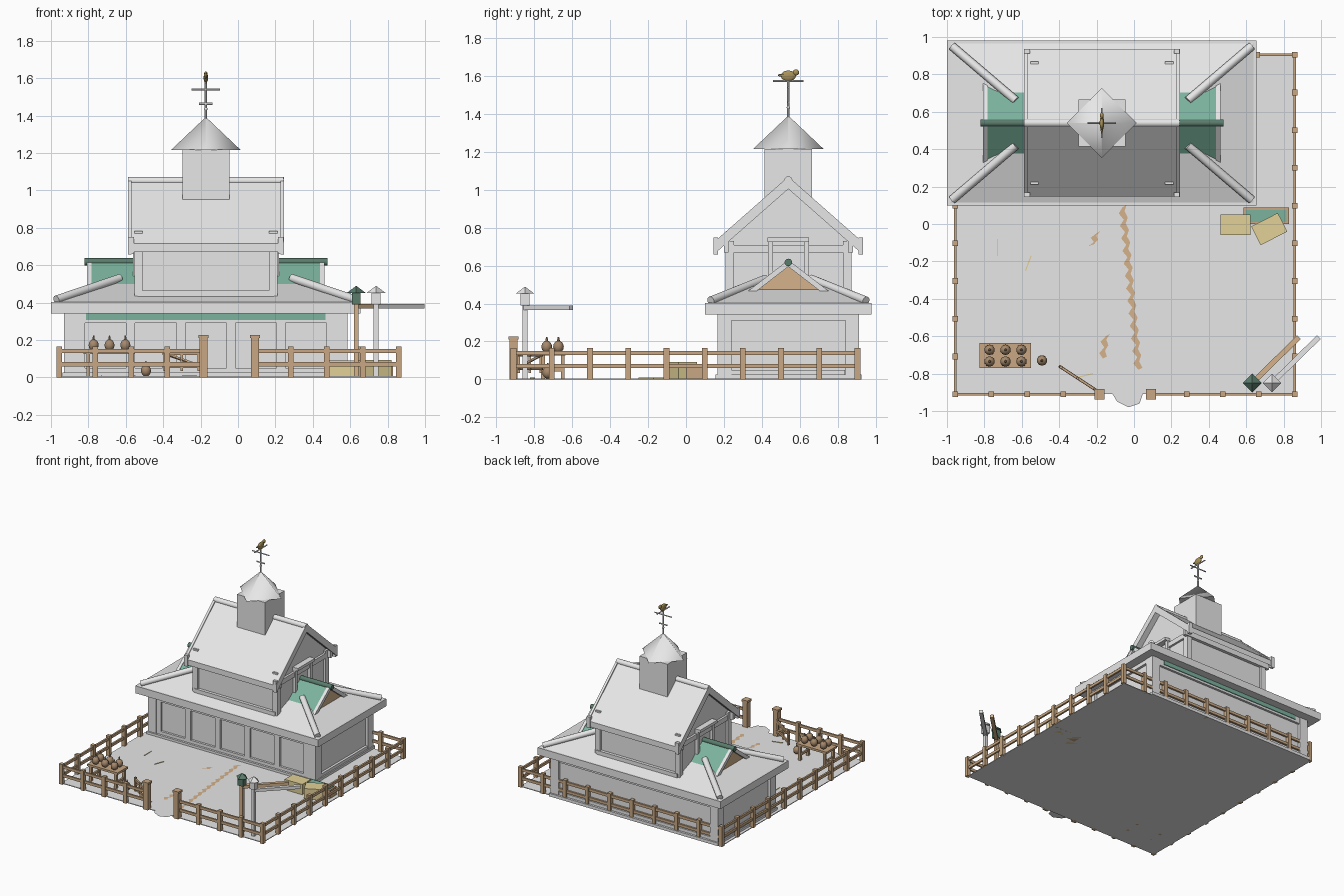
import bpy, bmesh, math
from mathutils import Vector, Matrix

cube = bpy.data.objects.get("Cube")
if cube:
    bpy.data.objects.remove(cube, do_unlink=True)


def material(name, *rgb):
    m = bpy.data.materials.new(name)
    m.use_nodes = True
    m.diffuse_color = (*rgb, 1)
    m.node_tree.nodes["Principled BSDF"].inputs["Base Color"].default_value = (*rgb, 1)
    return m


GREY = material("pale_grey", 0.8, 0.8, 0.8)
GREEN = material("sea_green", 0.2, 0.45, 0.34)
DARK = material("dark_green", 0.1, 0.2, 0.15)
WOOD = material("fence_wood", 0.58, 0.39, 0.23)
TAN = material("tan", 0.66, 0.45, 0.26)
HAY = material("straw", 0.76, 0.64, 0.31)
GOLD = material("old_gold", 0.4, 0.29, 0.1)
BROWN = material("gourd_brown", 0.38, 0.25, 0.15)


def finish(name, bm, mat, smooth=False, sharp=40):
    bmesh.ops.recalc_face_normals(bm, faces=bm.faces)
    me = bpy.data.meshes.new(name)
    bm.to_mesh(me)
    bm.free()
    me.materials.append(mat)
    if smooth:
        me.shade_smooth()
        me.set_sharp_from_angle(angle=math.radians(sharp))
    ob = bpy.data.objects.new(name, me)
    bpy.context.scene.collection.objects.link(ob)
    return ob


def box(name, mat, x, y, z, turn=0):
    """Box from three (low, high) ranges, turned about its own upright axis."""
    bm = bmesh.new()
    bmesh.ops.create_cube(bm, size=1)
    size = [b - a for a, b in (x, y, z)]
    mid = [(a + b) / 2 for a, b in (x, y, z)]
    bmesh.ops.scale(bm, vec=size, verts=bm.verts)
    bm.transform(Matrix.Translation(mid) @ Matrix.Rotation(math.radians(turn), 4, "Z"))
    return finish(name, bm, mat)


def post(name, mat, x, y, z0, z1, w):
    return box(name, mat, (x - w / 2, x + w / 2), (y - w / 2, y + w / 2), (z0, z1))


def rod(name, mat, a, b, r, sides=12, r2=None, sharp=40):
    """Round or square bar between two points."""
    a, b = Vector(a), Vector(b)
    bm = bmesh.new()
    bmesh.ops.create_cone(bm, cap_ends=True, segments=sides, radius1=r,
                          radius2=r if r2 is None else r2, depth=(b - a).length)
    turn = (b - a).to_track_quat("Z", "Y").to_matrix().to_4x4()
    bm.transform(Matrix.Translation((a + b) / 2) @ turn)
    return finish(name, bm, mat, sides > 4 or sharp > 90, sharp)


def beam(name, mat, a, b, w, h):
    """Level rectangular bar between two points."""
    a, b = Vector(a), Vector(b)
    m, d = (a + b) / 2, b - a
    return box(name, mat, (m.x - d.length / 2, m.x + d.length / 2), (m.y - w / 2, m.y + w / 2),
               (m.z - h / 2, m.z + h / 2), math.degrees(math.atan2(d.y, d.x)))


def prism(name, mat, x0, x1, profile):
    """Profile in y, z pushed along x."""
    bm = bmesh.new()
    face = bm.faces.new([bm.verts.new((x0, y, z)) for y, z in profile])
    new = bmesh.ops.extrude_face_region(bm, geom=[face])["geom"]
    bmesh.ops.translate(bm, vec=(x1 - x0, 0, 0), verts=[v for v in new if isinstance(v, bmesh.types.BMVert)])
    return finish(name, bm, mat)


def chevron(half, top, slope, thick):
    drop = half * slope
    return [(CY - half, top - drop), (CY, top), (CY + half, top - drop),
            (CY + half, top - drop - thick), (CY, top - thick), (CY - half, top - drop - thick)]


def ball(name, mat, at, scale, seg=12):
    bm = bmesh.new()
    bmesh.ops.create_uvsphere(bm, u_segments=seg, v_segments=8, radius=1)
    bmesh.ops.scale(bm, vec=scale, verts=bm.verts)
    bmesh.ops.translate(bm, vec=at, verts=bm.verts)
    return finish(name, bm, mat, True)


def flat(name, mat, points, z):
    bm = bmesh.new()
    bm.faces.new([bm.verts.new((x, y, z)) for x, y in points])
    return finish(name, bm, mat)


CX, CY = -0.172, 0.54
SIDES = (-1, 1)

# Yard and path
box("yard", GREY, (-0.96, 0.86), (-0.91, 0.91), (0, 0.006))
prism_path = [(-0.12, -0.9), (-0.09, -0.95), (-0.03, -0.98), (0.03, -0.96), (0.05, -0.9),
              (0.02, -0.6), (-0.05, 0.15), (-0.2, 0.15), (-0.19, -0.6)]
flat("path", GREY, prism_path, 0.008)


def streak(name, start, end, steps):
    left, right = [], []
    for i in range(steps + 1):
        p = Vector(start).lerp(Vector(end), i / steps)
        wave = 0.012 * (-1) ** i
        left.append((p.x - 0.013 + wave, p.y))
        right.append((p.x + 0.013 + wave * 0.6, p.y + 0.012))
    flat(name, TAN, left + right[::-1], 0.01)


streak("path_edge", (-0.06, 0.09), (0.025, -0.78), 26)
streak("path_patch_back", (-0.2, -0.05), (-0.22, -0.12), 3)
streak("path_patch_front", (-0.15, -0.6), (-0.165, -0.72), 4)
for a, b in (((-0.73, -0.08), (-0.73, -0.17)), ((-0.55, -0.17), (-0.58, -0.25)), ((-0.3, -0.82), (-0.22, -0.8))):
    beam("straw_wisp", HAY, (*a, 0.008), (*b, 0.008), 0.006, 0.004)

# Fence
X0, X1, Y0, Y1 = -0.955, 0.86, -0.91, 0.905
for a, b, n in (((X0, Y0), (-0.185, Y0), 4), ((0.09, Y0), (X1, Y0), 4), ((X1, Y0), (X1, Y1), 9),
                ((X0, Y0), (X0, Y1), 9), ((X0, Y1), (X1, Y1), 9)):
    for z in (0.07, 0.14):
        beam("fence_rail", WOOD, (*a, z), (*b, z), 0.014, 0.022)
    for i in range(n + 1):
        p = Vector(a).lerp(Vector(b), i / n)
        post("fence_post", WOOD, p.x, p.y, 0, 0.165, 0.03)
for x in (-0.185, 0.09):
    post("gate_post", WOOD, x, Y0, 0, 0.215, 0.042)
    post("gate_post_cap", WOOD, x, Y0, 0.21, 0.227, 0.054)
for z in (0.06, 0.13):
    beam("gate_rail", WOOD, (-0.2, -0.89, z), (-0.4, -0.76, z), 0.013, 0.02)
for t in (0.05, 0.5, 0.95):
    post("gate_upright", WOOD, -0.2 - 0.2 * t, -0.89 + 0.13 * t, 0.035, 0.15, 0.014)
rod("gate_brace", WOOD, (-0.2, -0.89, 0.06), (-0.4, -0.76, 0.13), 0.008, 4)

# Ground floor
WX, WY = 0.735, 0.35
box("ground_floor_wall", GREY, (CX - WX, CX + WX), (CY - WY, CY + WY), (0, 0.36))
box("plinth", GREY, (CX - 0.765, CX + 0.765), (CY - 0.385, CY + 0.385), (0, 0.025))
for sx in SIDES:
    for sy in SIDES:
        post("corner_post", GREY, CX + sx * 0.722, CY + sy * 0.337, 0, 0.35, 0.072)
    xs = sorted((CX + sx * WX, CX + sx * 0.755))
    box("side_sill", GREY, xs, (CY - 0.3, CY + 0.3), (0.02, 0.05))
    box("side_head", GREY, xs, (CY - 0.35, CY + 0.35), (0.31, 0.35))
    ys = sorted((CY + sx * WY, CY + sx * 0.368))
    box("long_head", GREY, (CX - 0.69, CX + 0.69), ys, (0.29, 0.35))
    box("long_sill", GREY, (CX - 0.69, CX + 0.69), ys, (0.02, 0.05))
    ys = sorted((CY + sx * 0.36, CY + sx * 0.374))
    box("green_frieze", GREEN, (CX - 0.64, CX + 0.64), ys, (0.308, 0.343))
for i in range(6):
    x = CX + (i - 2.5) * 0.268
    box("front_stud", GREY, (x - 0.024, x + 0.024), (CY - 0.368, CY - WY), (0.02, 0.3))

# Lower hipped roof
EX, EY = 0.827, 0.44
box("eave_beam", GREY, (CX - EX, CX + EX), (CY - EY, CY + EY), (0.342, 0.402))
bm = bmesh.new()
low = [bm.verts.new((CX + x * 0.815, CY + y * 0.43, 0.4)) for x, y in ((-1, -1), (1, -1), (1, 1), (-1, 1))]
r0, r1 = [bm.verts.new((CX + s * 0.385, CY, 0.56)) for s in SIDES]
for f in ((low[0], low[1], r1, r0), (low[1], low[2], r1), (low[2], low[3], r0, r1), (low[3], low[0], r0), low):
    bm.faces.new(f)
finish("lower_roof", bm, GREY)
for sx in SIDES:
    for sy in SIDES:
        rod("hip_pole", GREY, (CX + sx * 0.8, CY + sy * 0.41, 0.415), (CX + sx * 0.46, CY + sy * 0.12, 0.53), 0.023)

# Small side gables
for s in SIDES:
    def span(a, b):
        return sorted((CX + s * a, CX + s * b))
    prism("side_gable_roof", GREEN, *span(0.3, 0.61), chevron(0.21, 0.625, 0.77, 0.025))
    prism("side_gable_trim", GREY, *span(0.61, 0.635), chevron(0.235, 0.63, 0.77, 0.035))
    prism("side_gable_face", TAN, *span(0.56, 0.615), [(CY - 0.2, 0.45), (CY + 0.2, 0.45), (CY, 0.605)])
    rod("side_gable_ridge", DARK, (CX + s * 0.35, CY, 0.617), (CX + s * 0.65, CY, 0.617), 0.02)

# Upper floor
UX, UY = 0.365, 0.315
prism("upper_wall", GREY, CX - UX, CX + UX, [(CY - UY, 0.42), (CY + UY, 0.42), (CY + UY, 0.74), (CY, 1.02), (CY - UY, 0.74)])
for s in SIDES:
    for t in SIDES:
        post("upper_corner_post", GREY, CX + s * 0.36, CY + t * 0.31, 0.42, 0.73, 0.045)
        box("eave_bracket", GREY, (CX + s * 0.4 - 0.015, CX + s * 0.4 + 0.015),
            (CY + t * 0.383 - 0.012, CY + t * 0.383 + 0.012), (0.66, 0.75))
        box("window_jamb", GREY, sorted((CX + s * UX, CX + s * 0.39)),
            (CY + t * 0.095 - 0.013, CY + t * 0.095 + 0.013), (0.5, 0.73))
    ys = sorted((CY + s * UY, CY + s * 0.34))
    box("upper_plate", GREY, (CX - 0.41, CX + 0.41), ys, (0.67, 0.73))
    box("upper_sill", GREY, (CX - UX, CX + UX), ys, (0.42, 0.465))
    xs = sorted((CX + s * UX, CX + s * 0.382))
    box("gable_band", GREY, xs, (CY - 0.33, CY + 0.33), (0.67, 0.71))
    box("window_lintel", GREY, sorted((CX + s * UX, CX + s * 0.412)), (CY - 0.11, CY + 0.11), (0.725, 0.748))

# Main roof
prism("main_roof", GREY, CX - 0.4, CX + 0.4, chevron(0.392, 1.06, 0.88, 0.045))
for s in SIDES:
    xs = sorted((CX + s * 0.398, CX + s * 0.417))
    prism("barge_board", GREY, *xs, chevron(0.395, 1.07, 0.88, 0.065))
    for t in SIDES:
        box("roof_peg", GREY, (CX + s * 0.36 - 0.022, CX + s * 0.36 + 0.022),
            (CY + t * 0.322 - 0.007, CY + t * 0.322 + 0.007), (0.76, 0.783))
rod("ridge_pole", GREY, (CX - 0.415, CY, 1.05), (CX + 0.415, CY, 1.05), 0.022)

# Cupola
box("cupola", GREY, (CX - 0.126, CX + 0.126), (CY - 0.126, CY + 0.126), (0.95, 1.217))
rod("cupola_roof", GREY, (CX, CY, 1.215), (CX, CY, 1.39), 0.187, 4, 0.002, 100)

# Weather vane
rod("vane_pole", GREY, (CX, CY, 1.38), (CX, CY, 1.59), 0.006, 8)
ball("vane_bead", GREY, (CX, CY, 1.435), (0.009, 0.009, 0.009))
rod("vane_cross_x", GREY, (CX - 0.076, CY, 1.54), (CX + 0.076, CY, 1.54), 0.005, 6)
rod("vane_small_x", GREY, (CX - 0.036, CY, 1.463), (CX + 0.036, CY, 1.463), 0.006, 6)
rod("vane_cross_y", GREY, (CX, CY - 0.08, 1.575), (CX, CY + 0.08, 1.575), 0.005, 6)
ball("bird_body", GOLD, (CX, CY, 1.602), (0.012, 0.04, 0.028))
ball("bird_head", GOLD, (CX, CY + 0.04, 1.62), (0.01, 0.017, 0.016))
rod("bird_tail", GOLD, (CX, CY - 0.025, 1.605), (CX, CY - 0.055, 1.605), 0.01, 6, 0.004)

# Table with gourds
box("table_top", WOOD, (-0.825, -0.55), (-0.77, -0.635), (0.125, 0.142))
for x in (-0.8, -0.575):
    for y in (-0.755, -0.65):
        post("table_leg", WOOD, x, y, 0, 0.13, 0.02)
    beam("table_stretcher", WOOD, (x, -0.755, 0.05), (x, -0.65, 0.05), 0.014, 0.018)


def gourd(x, y, z):
    ball("gourd", BROWN, (x, y, z + 0.032), (0.028, 0.028, 0.032), 10)
    rod("gourd_stalk", BROWN, (x, y, z + 0.055), (x, y, z + 0.083), 0.009, 6, 0.004)


for x in (-0.772, -0.687, -0.602):
    for y in (-0.735, -0.673):
        gourd(x, y, 0.14)
gourd(-0.492, -0.73, 0.004)

# Hay bales and trough
box("hay_bale", HAY, (0.463, 0.623), (-0.06, 0.052), (0, 0.09))
box("turned_hay_bale", HAY, (0.643, 0.803), (-0.083, 0.029), (0, 0.092), 27)
box("trough", WOOD, (0.585, 0.83), (0.0, 0.088), (0, 0.075))
box("trough_water", GREEN, (0.6, 0.815), (0.012, 0.076), (0.07, 0.08))

# Lantern posts with side arms
for x, wood, cap in ((0.632, TAN, DARK), (0.738, GREY, GREY)):
    post("lantern_post", wood, x, -0.85, 0, 0.4, 0.026)
    post("lantern_box", cap, x, -0.85, 0.39, 0.455, 0.046)
    rod("lantern_cap", cap, (x, -0.85, 0.452), (x, -0.85, 0.488), 0.05, 4, 0.002)
    beam("lantern_arm", wood, (x, -0.85, 0.379), (x + 0.25, -0.605, 0.379), 0.028, 0.024)
